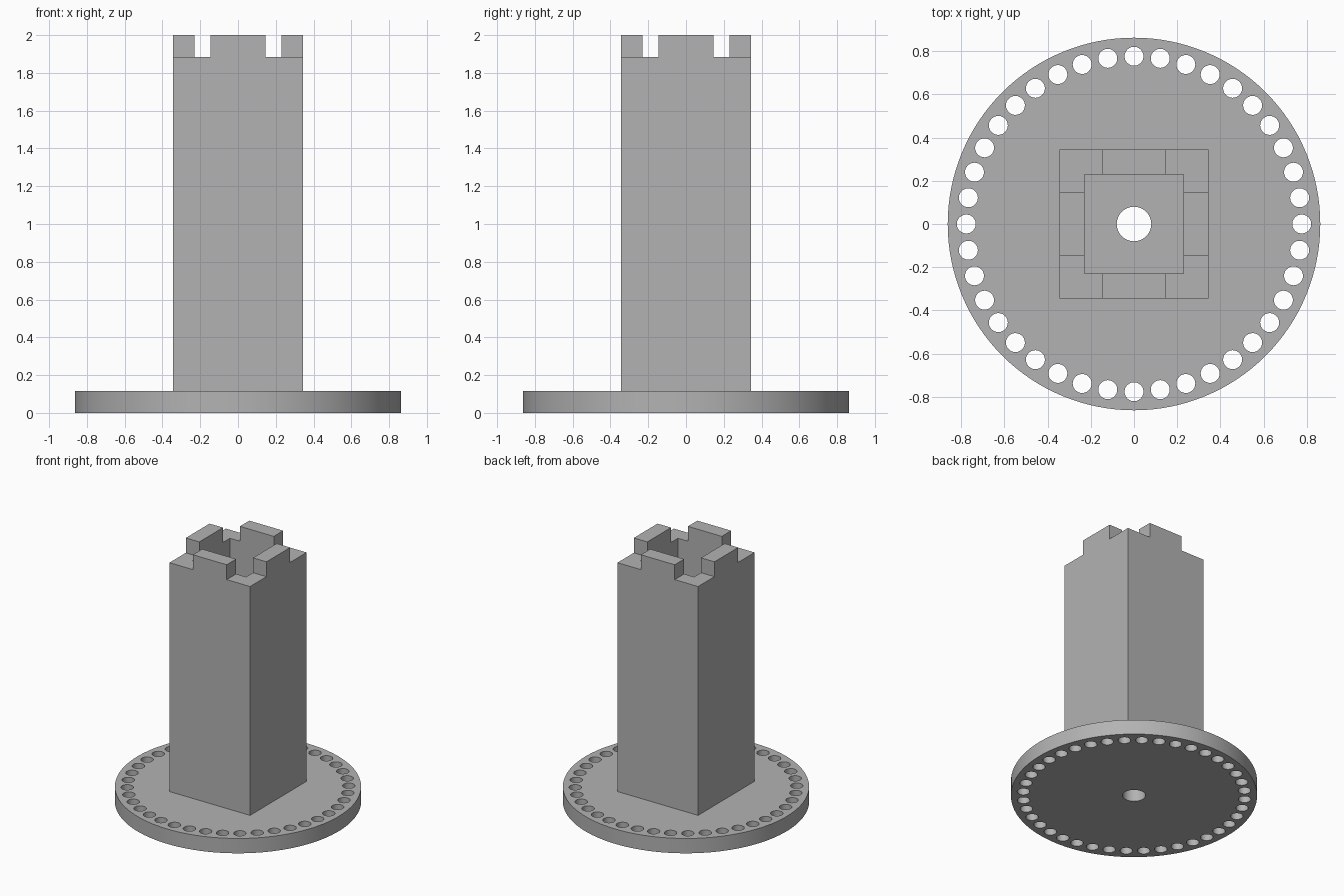
import bpy
import bmesh
from math import cos, sin, tau

if "Cube" in bpy.data.objects:
    bpy.data.objects.remove(bpy.data.objects["Cube"], do_unlink=True)

BASE_R, BASE_H = 0.863, 0.115
OUTER, INNER, MERLON = 0.345, 0.23, 0.145
WALL_TOP, TOP = 1.885, 2.0
HOLES = 40

grey = bpy.data.materials.new("plain grey")
grey.use_nodes = True
colour = (0.45, 0.45, 0.45, 1)
grey.diffuse_color = colour
grey.node_tree.nodes["Principled BSDF"].inputs["Base Color"].default_value = colour


def add_circle(curve, x, y, radius, sides):
    spline = curve.splines.new("POLY")
    spline.points.add(sides - 1)
    for i, point in enumerate(spline.points):
        a = tau * i / sides
        point.co = (x + radius * cos(a), y + radius * sin(a), 0, 1)
    spline.use_cyclic_u = True


# Round base plate: filled outline with a centre hole and a ring of small holes
outline = bpy.data.curves.new("base_outline", "CURVE")
outline.dimensions = "2D"
outline.fill_mode = "BOTH"
outline.extrude = BASE_H / 2
add_circle(outline, 0, 0, BASE_R, 128)
add_circle(outline, 0, 0, 0.08, 48)
for i in range(HOLES):
    a = tau * i / HOLES
    add_circle(outline, 0.777 * cos(a), 0.777 * sin(a), 0.044, 24)
base = bpy.data.objects.new("base_plate", outline)
bpy.context.collection.objects.link(base)
base.location.z = BASE_H / 2
bpy.ops.object.select_all(action="DESELECT")
base.select_set(True)
bpy.context.view_layer.objects.active = base
bpy.ops.object.convert(target="MESH")
base = bpy.context.view_layer.objects.active
bm = bmesh.new()
bm.from_mesh(base.data)
bmesh.ops.remove_doubles(bm, verts=bm.verts, dist=0.0005)
bmesh.ops.recalc_face_normals(bm, faces=bm.faces)
bm.to_mesh(base.data)
bm.free()
base.data.materials.clear()
base.data.materials.append(grey)
bpy.ops.object.shade_smooth_by_angle(angle=0.6)


def raise_faces(bm, faces, height):
    """Extrude faces straight up, removing the originals; return the new caps."""
    new = bmesh.ops.extrude_face_region(bm, geom=faces)["geom"]
    verts = [g for g in new if isinstance(g, bmesh.types.BMVert)]
    bmesh.ops.translate(bm, verts=verts, vec=(0, 0, height))
    bmesh.ops.delete(bm, geom=[f for f in faces if f.is_valid], context="FACES")
    return [g for g in new if isinstance(g, bmesh.types.BMFace)]


# Hollow square tower: a ring of cells raised to the wall top
bm = bmesh.new()
steps = (-OUTER, -INNER, -MERLON, MERLON, INNER, OUTER)
n = len(steps)
grid = [[bm.verts.new((x, y, BASE_H)) for y in steps] for x in steps]
ring = []
for i in range(n - 1):
    for j in range(n - 1):
        if i in (0, n - 2) or j in (0, n - 2):
            ring.append(bm.faces.new((grid[i][j], grid[i + 1][j],
                                      grid[i + 1][j + 1], grid[i][j + 1])))
bmesh.ops.delete(bm, geom=[v for v in bm.verts if not v.link_faces], context="VERTS")
caps = raise_faces(bm, ring, WALL_TOP - BASE_H)

# Merlons: the middle cell of each wall raised again
middles = []
for f in caps:
    c = f.calc_center_median()
    if min(abs(c.x), abs(c.y)) < 0.01:
        middles.append(f)
raise_faces(bm, middles, TOP - WALL_TOP)
bmesh.ops.recalc_face_normals(bm, faces=bm.faces)
bmesh.ops.dissolve_limit(bm, angle_limit=0.01, verts=bm.verts, edges=bm.edges)
mesh = bpy.data.meshes.new("tower")
bm.to_mesh(mesh)
bm.free()
mesh.materials.append(grey)
bpy.context.collection.objects.link(bpy.data.objects.new("tower", mesh))
